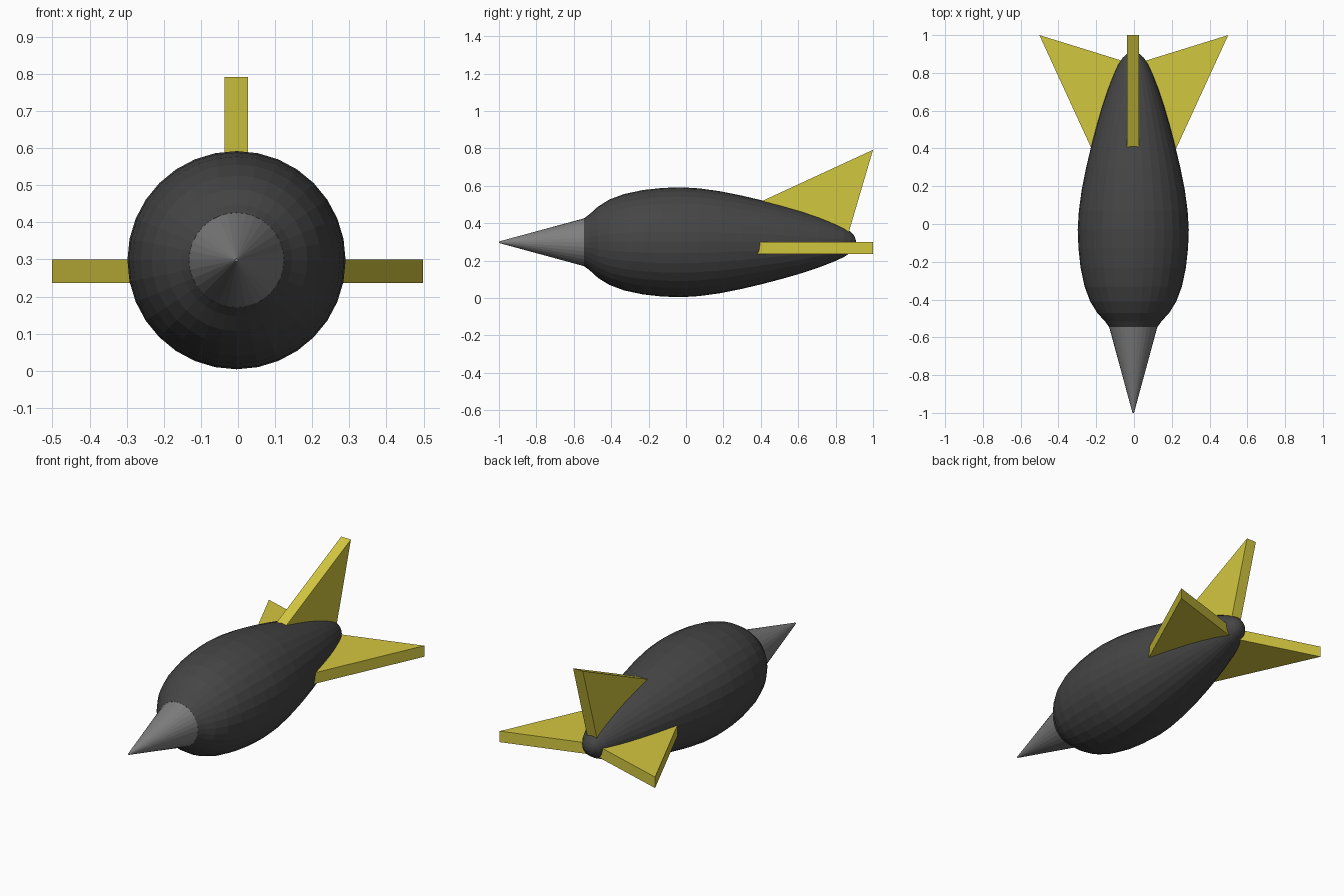
import bpy, bmesh, math

if "Cube" in bpy.data.objects:
    bpy.data.objects.remove(bpy.data.objects["Cube"])

CX, CZ = -0.004, 0.298   # body axis


def material(name, rgb):
    m = bpy.data.materials.new(name)
    m.diffuse_color = (*rgb, 1)
    m.use_nodes = True
    m.node_tree.nodes["Principled BSDF"].inputs["Base Color"].default_value = m.diffuse_color
    return m


CHARCOAL = material("charcoal", (0.06, 0.06, 0.06))
GREY = material("mid grey", (0.215, 0.215, 0.215))
YELLOW = material("yellow", (0.65, 0.57, 0.05))


def finish(name, bm, mat):
    bmesh.ops.recalc_face_normals(bm, faces=bm.faces)
    me = bpy.data.meshes.new(name)
    bm.to_mesh(me)
    bm.free()
    me.materials.append(mat)
    ob = bpy.data.objects.new(name, me)
    bpy.context.collection.objects.link(ob)
    return ob


def lathe(name, profile, mat, n=32):
    """Revolve (y, radius) points around the long axis and cap the ends."""
    bm = bmesh.new()
    rings = []
    for y, r in profile:
        rings.append([bm.verts.new((CX + r * math.cos(2 * math.pi * i / n), y,
                                    CZ + r * math.sin(2 * math.pi * i / n)))
                      for i in range(n)])
    for a, b in zip(rings, rings[1:]):
        for i in range(n):
            j = (i + 1) % n
            bm.faces.new((a[i], a[j], b[j], b[i]))
    bm.faces.new(rings[0])
    bm.faces.new(rings[-1])
    return finish(name, bm, mat)


def fin(name, outline, place, lo, hi):
    """Extrude a flat outline between two thickness values."""
    bm = bmesh.new()
    a = [bm.verts.new(place(u, v, lo)) for u, v in outline]
    b = [bm.verts.new(place(u, v, hi)) for u, v in outline]
    bm.faces.new(a)
    bm.faces.new(b)
    for i in range(len(a)):
        j = (i + 1) % len(a)
        bm.faces.new((a[i], a[j], b[j], b[i]))
    return finish(name, bm, YELLOW)


# teardrop body
lathe("body", [(-0.545, 0.128), (-0.515, 0.150), (-0.47, 0.191), (-0.41, 0.228),
               (-0.33, 0.258), (-0.23, 0.279), (-0.13, 0.290), (-0.03, 0.294),
               (0.07, 0.288), (0.18, 0.273), (0.30, 0.249), (0.41, 0.223),
               (0.52, 0.194), (0.62, 0.165), (0.71, 0.135), (0.79, 0.104),
               (0.845, 0.079), (0.88, 0.056), (0.90, 0.034), (0.908, 0.012)],
      CHARCOAL)

# pointed nose cone
lathe("nose_cone", [(-1.0, 0.004), (-0.54, 0.129)], GREY)

# upright tail fin, outline in (y, z)
fin("tail_fin", [(0.30, 0.469), (1.0, 0.792), (0.855, 0.30), (0.60, 0.30)],
    lambda u, v, t: (t, u, v), -0.036, 0.027)

# side fins, outline in (distance from centre, y)
for side, label in ((1, "right"), (-1, "left")):
    fin(label + "_side_fin",
        [(0.16, 0.26), (0.5, 1.0), (0.0, 0.845), (0.0, 0.40)],
        lambda u, v, t: (side * u - 0.001, v, t), 0.236, 0.300)
